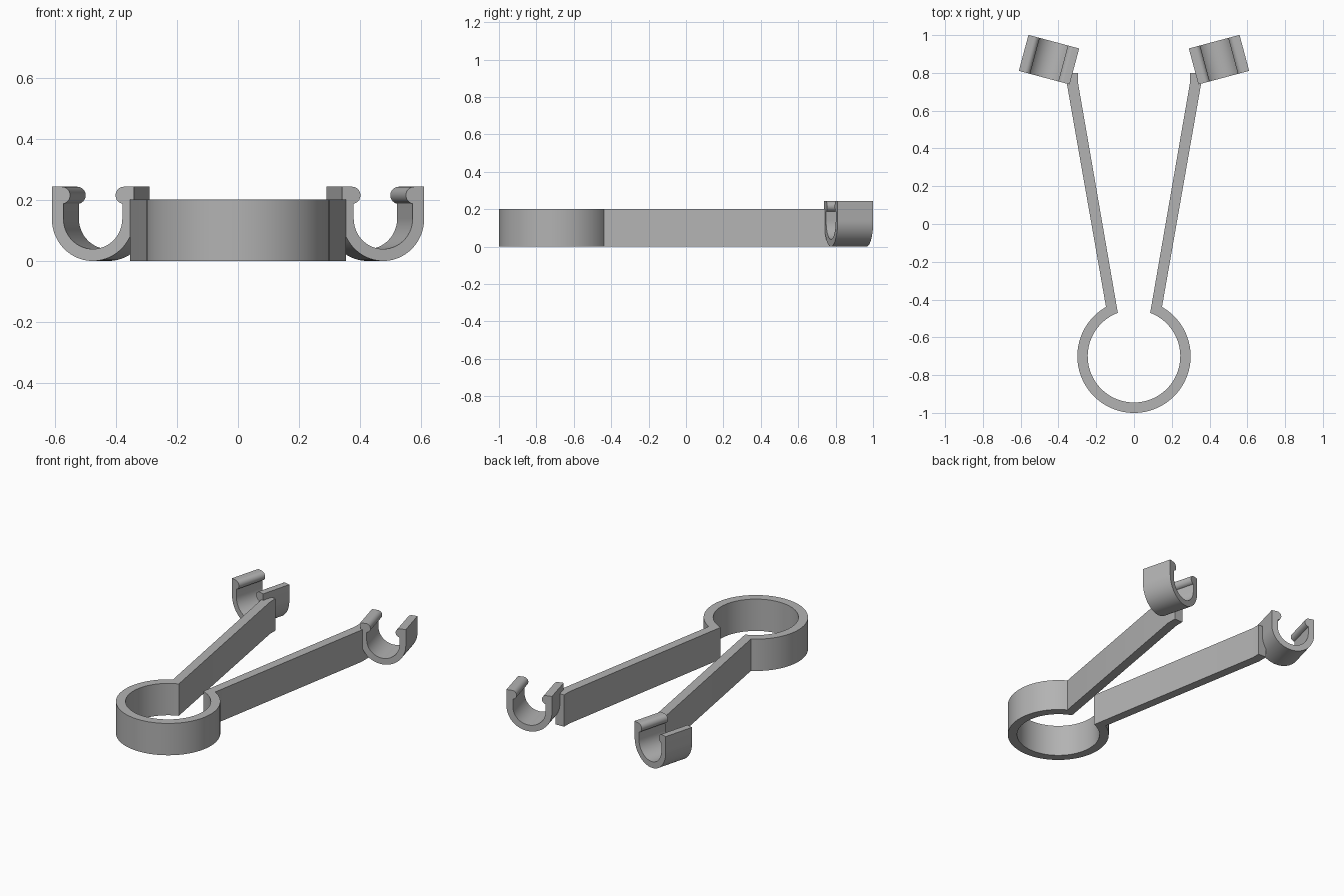
import bpy, bmesh
from math import sin, cos, radians
from mathutils import Matrix

if "Cube" in bpy.data.objects:
    bpy.data.objects.remove(bpy.data.objects["Cube"])

grey = bpy.data.materials.new("plain grey")
grey.diffuse_color = (0.45, 0.45, 0.45, 1)
grey.use_nodes = True
grey.node_tree.nodes["Principled BSDF"].inputs["Base Color"].default_value = grey.diffuse_color


def arc(cx, cy, r, a0, a1, n):
    """Points on a circle from angle a0 to a1 in degrees."""
    angles = [radians(a0 + (a1 - a0) * i / n) for i in range(n + 1)]
    return [(cx + r * cos(a), cy + r * sin(a)) for a in angles]


def extrude(name, outline, depth, matrix=Matrix()):
    """Solid made by extruding a flat outline along its local z."""
    bm = bmesh.new()
    face = bm.faces.new([bm.verts.new((x, y, 0)) for x, y in outline])
    top = bmesh.ops.extrude_face_region(bm, geom=[face])
    moved = [v for v in top["geom"] if isinstance(v, bmesh.types.BMVert)]
    bmesh.ops.translate(bm, verts=moved, vec=(0, 0, depth))
    bmesh.ops.transform(bm, matrix=matrix, verts=bm.verts)
    bmesh.ops.recalc_face_normals(bm, faces=bm.faces)
    mesh = bpy.data.meshes.new(name)
    bm.to_mesh(mesh)
    bm.free()
    mesh.materials.append(grey)
    obj = bpy.data.objects.new(name, mesh)
    bpy.context.collection.objects.link(obj)
    bpy.context.view_layer.objects.active = obj
    obj.select_set(True)
    bpy.ops.object.shade_smooth_by_angle(angle=radians(30))
    obj.select_set(False)
    return obj


# Open ring with two splayed arms, each ending in a short straight tab
right_outer = [(0.354, 0.735), (0.354, 0.80), (0.296, 0.80), (0.296, 0.745)]
left_outer = [(-x, y) for x, y in reversed(right_outer)]
outline = arc(0, -0.7, 0.30, -240.4, 60.4, 80)
outline += right_outer + [(0.087, -0.463)]
outline += arc(0, -0.7, 0.245, 69.5, -249.5, 80)
outline += [(-0.087, -0.463)] + left_outer
extrude("ring_and_arms", outline, 0.202)

# U-shaped snap clip profile: outer wall, rounded lips, inner channel
R, WALL, TOP, LIP = 0.139, 0.039, 0.243, 0.028
INNER = R - WALL
lip_x, lip_z = R - 0.034, TOP - LIP
profile = [(-R, TOP)] + arc(0, R, R, 180, 360, 40) + [(R, TOP)]
profile += arc(lip_x, lip_z, LIP, 90, 260, 14)
profile += arc(0, R, INNER, 0, -180, 40)
profile += arc(-lip_x, lip_z, LIP, -80, 90, 14)

# One clip on each side, turned 15 degrees outward
DEPTH = 0.197
for side, name in ((1, "right_clip"), (-1, "left_clip")):
    place = (Matrix.Translation((side * 0.45, 0.87, 0))
             @ Matrix.Rotation(radians(15 * side), 4, "Z")
             @ Matrix.Translation((0, DEPTH / 2, 0))
             @ Matrix.Rotation(radians(90), 4, "X"))
    extrude(name, profile, DEPTH, place)
